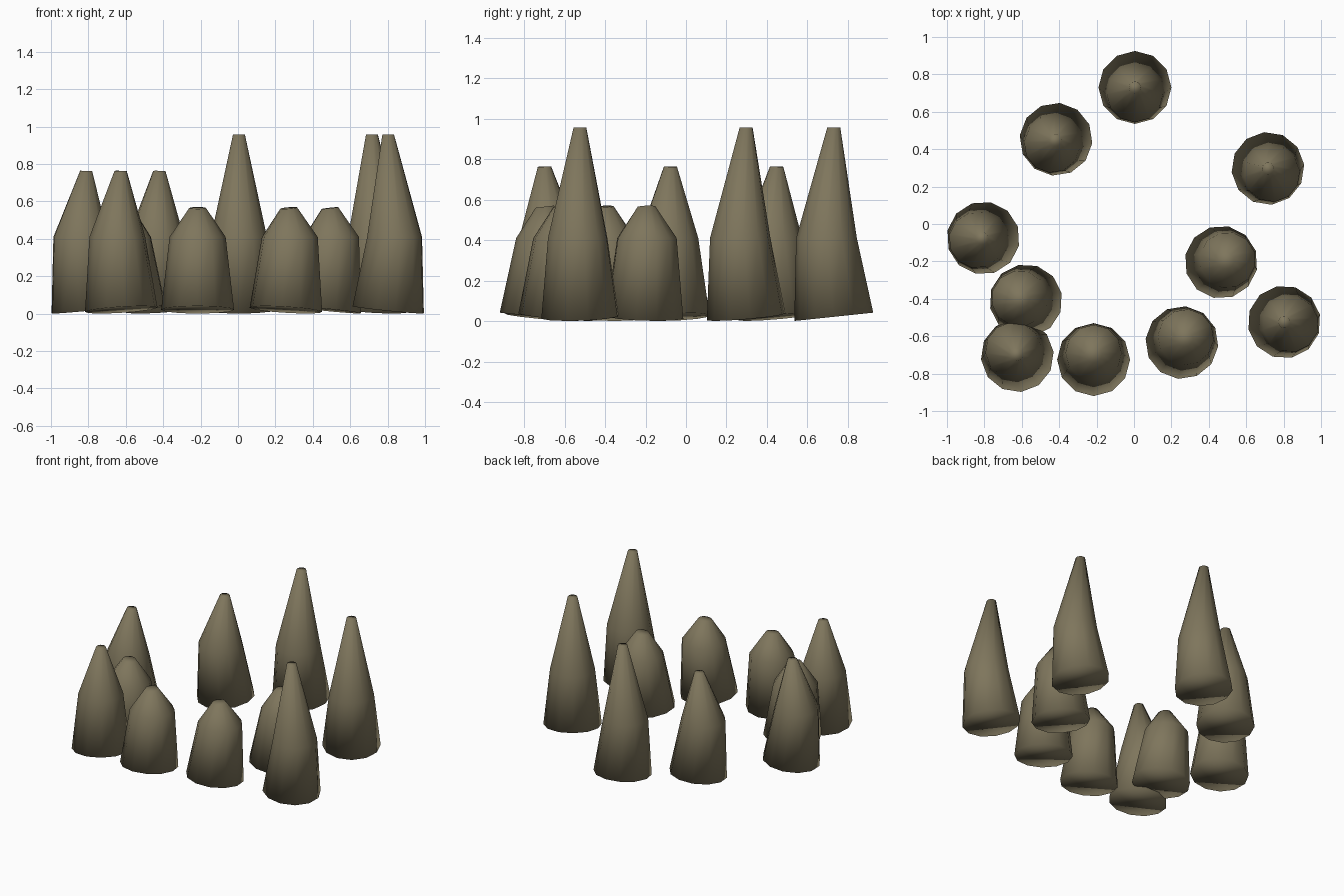
import bpy, bmesh, math
from mathutils import Vector

if "Cube" in bpy.data.objects:
    bpy.data.objects.remove(bpy.data.objects["Cube"], do_unlink=True)

# Single stone colour
stone = bpy.data.materials.new("mossy_stone_brown")
stone.use_nodes = True
COLOUR = (0.21, 0.18, 0.108, 1)
stone.diffuse_color = COLOUR
bsdf = stone.node_tree.nodes["Principled BSDF"]
bsdf.inputs["Base Color"].default_value = COLOUR
bsdf.inputs["Roughness"].default_value = 0.9

SIDES = 12

# Ring stack for each size: (radius, height, shift along lean, slope along lean)
FOOT = (0.195, 0.021, 0.0, -0.105)
SHOULDER = (0.15, 0.41, 0.036, 0.0)
SIZES = {
    "short": (FOOT, SHOULDER, (0.045, 0.565, 0.027, 0.12)),
    "medium": (FOOT, SHOULDER, (0.033, 0.763, 0.006, 0.04)),
    "tall": (FOOT, SHOULDER, (0.032, 0.957, 0.0, 0.0)),
}


def spike(name, size, x, y, angle):
    """Tapered stone with a tilted foot, leaning towards the given angle."""
    bm = bmesh.new()
    rings = []
    for radius, height, shift, slope in SIZES[size]:
        ring = []
        for i in range(SIDES):
            a = math.tau * i / SIDES
            dx, dy = radius * math.cos(a), radius * math.sin(a)
            ring.append(bm.verts.new(Vector((dx + shift, dy, height + slope * dx))))
        rings.append(ring)
    for low, high in zip(rings, rings[1:]):
        for i in range(SIDES):
            j = (i + 1) % SIDES
            bm.faces.new((low[i], low[j], high[j], high[i]))
    bm.faces.new(rings[0][::-1])
    bm.faces.new(rings[-1])
    for face in bm.faces:
        face.smooth = True
    mesh = bpy.data.meshes.new(name)
    bm.to_mesh(mesh)
    bm.free()
    mesh.materials.append(stone)
    obj = bpy.data.objects.new(name, mesh)
    obj.location = (x, y, 0)
    obj.rotation_euler.z = math.radians(angle)
    bpy.context.collection.objects.link(obj)


# Ring of stones, each turned a tenth of a circle further than the last
LAYOUT = [
    ("tall", 0.005, 0.73), ("medium", -0.417, 0.453), ("medium", -0.806, -0.075),
    ("short", -0.578, -0.41), ("medium", -0.624, -0.704), ("short", -0.216, -0.725),
    ("short", 0.256, -0.634), ("short", 0.466, -0.204), ("tall", 0.803, -0.524),
    ("tall", 0.716, 0.297),
]
for n, (size, x, y) in enumerate(LAYOUT):
    spike(f"{size}_stone_spike_{n + 1}", size, x, y, -90 - 36 * n)
